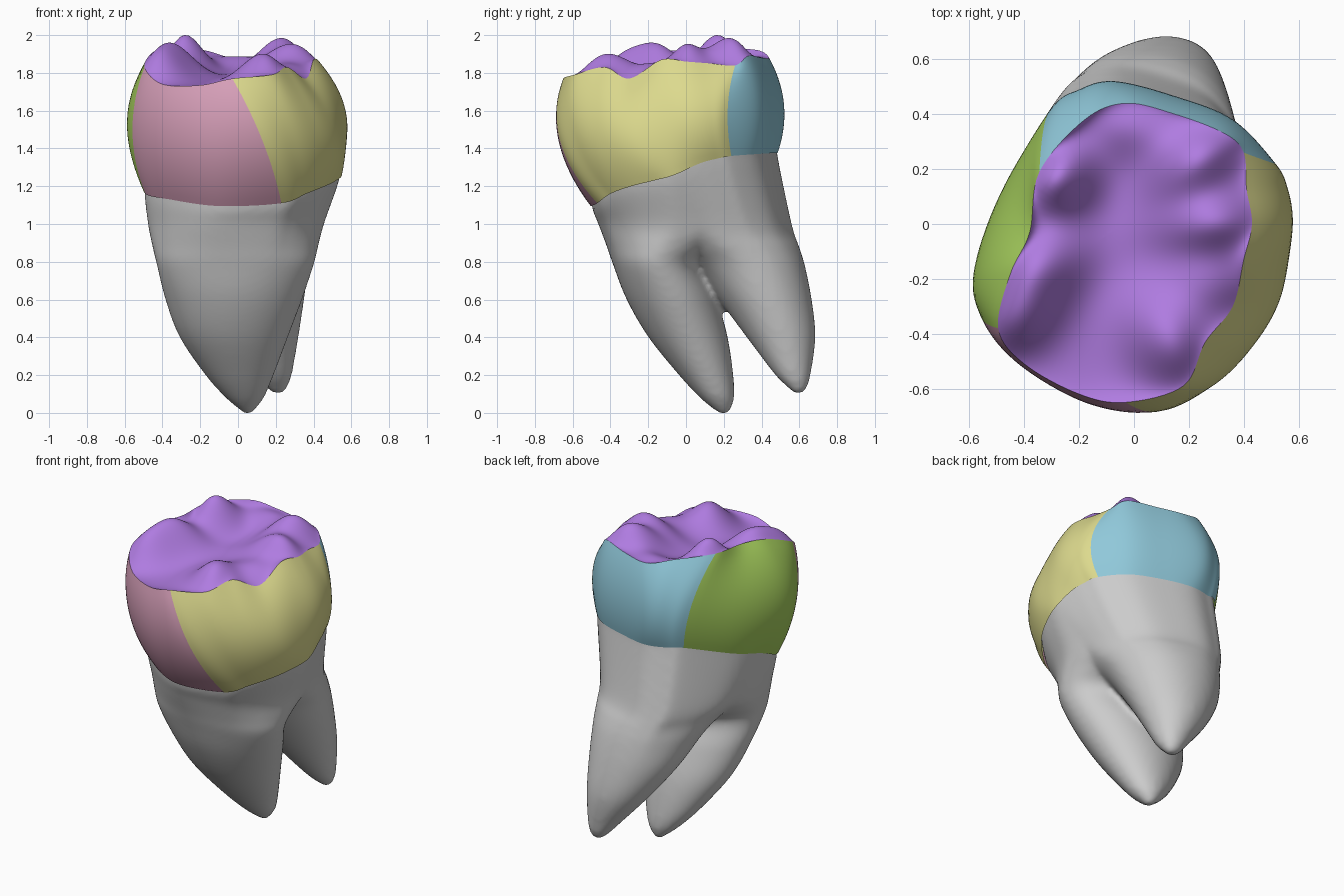
import bpy, bmesh, math
from mathutils import Vector

if "Cube" in bpy.data.objects:
    bpy.data.objects.remove(bpy.data.objects["Cube"])

# Crown stations, counter-clockwise from the front/right wall seam: rim, widest point, neck
RIM = [(-.03,-.65,1.77), (.18,-.59,1.79), (.26,-.43,1.83), (.36,-.30,1.77), (.40,-.13,1.87), (.43,0,1.86),
       (.41,.13,1.85), (.40,.26,1.84), (.33,.33,1.89), (.15,.40,1.88), (-.03,.44,1.88), (-.18,.38,1.92),
       (-.345,.19,1.93), (-.38,-.03,1.92), (-.45,-.18,1.91), (-.495,-.38,1.83), (-.40,-.51,1.74), (-.20,-.62,1.735)]
BULGE = [(.06,-.685,1.6), (.27,-.60,1.56), (.42,-.46,1.5), (.52,-.30,1.47), (.565,-.12,1.46), (.578,.02,1.48),
         (.56,.13,1.53), (.515,.22,1.57), (.36,.38,1.6), (.15,.465,1.6), (-.07,.52,1.6), (-.20,.49,1.6),
         (-.31,.41,1.62), (-.47,.12,1.62), (-.575,-.17,1.62), (-.555,-.345,1.58), (-.42,-.51,1.55), (-.18,-.65,1.58)]
NECK = [(.23,-.47,1.11), (.36,-.40,1.16), (.46,-.29,1.20), (.52,-.17,1.23), (.55,-.06,1.26), (.535,.07,1.32),
        (.51,.16,1.345), (.475,.24,1.36), (.34,.37,1.37), (.13,.45,1.375), (-.04,.485,1.375), (-.17,.46,1.38),
        (-.27,.41,1.385), (-.44,.14,1.29), (-.49,-.06,1.23), (-.49,-.23,1.16), (-.36,-.38,1.13), (-.10,-.50,1.095)]
SUB, ROWS, RINGS = 8, 18, 50


def spline(a, b, c, d, t):
    """Catmull-Rom between b and c."""
    return .5 * (2*b + (c - a)*t + (2*a - 5*b + 4*c - d)*t*t + (3*b - a - 3*c + d)*t**3)


def closed_spline(pts):
    p, n = [Vector(q) for q in pts], len(pts)
    return [spline(p[i - 1], p[i], p[(i + 1) % n], p[(i + 2) % n], k / SUB)
            for i in range(n) for k in range(SUB)]


def make_object(name, bm, color=None):
    me = bpy.data.meshes.new(name)
    bm.to_mesh(me)
    bm.free()
    me.shade_smooth()
    ob = bpy.data.objects.new(name, me)
    bpy.context.collection.objects.link(ob)
    if color:
        mat = bpy.data.materials.new(name + "_color")
        mat.diffuse_color = (*color, 1)
        mat.use_nodes = True
        mat.node_tree.nodes["Principled BSDF"].inputs["Base Color"].default_value = mat.diffuse_color
        me.materials.append(mat)
    return ob


def loft(bm, rings, closed=True, flip=False, caps=False):
    """Skin a stack of rings with quads, top ring first."""
    vs = [[bm.verts.new(p) for p in r] for r in rings]
    n = len(vs[0])
    for a, b in zip(vs, vs[1:]):
        for i in range(n if closed else n - 1):
            j = (i + 1) % n
            f = [a[i], b[i], b[j], a[j]]
            bm.faces.new(f[::-1] if flip else f)
    if caps:
        bm.faces.new(vs[0])
        bm.faces.new(vs[-1][::-1])
    return vs


rim, bulge, neck = map(closed_spline, (RIM, BULGE, NECK))


def wall_point(i, t):
    """Quadratic curve from rim through the widest point to the neck."""
    a, b, c = rim[i], bulge[i], neck[i]
    m = (b - a).length / ((b - a).length + (c - b).length)
    return a*((t - m)*(t - 1)/m) + b*(t*(t - 1)/(m*(m - 1))) + c*(t*(t - m)/(1 - m))


# Four side walls of the crown
WALLS = [("right_wall", 0, 7, (.72, .70, .27)), ("back_wall", 7, 12, (.28, .58, .70)),
         ("left_wall", 12, 15, (.38, .62, .11)), ("front_wall", 15, 18, (.70, .36, .50))]
for name, s, e, col in WALLS:
    bm = bmesh.new()
    cols = [i % len(rim) for i in range(s*SUB, e*SUB + 1)]
    loft(bm, [[wall_point(i, r / ROWS) for i in cols] for r in range(ROWS + 1)], closed=False)
    make_object(name, bm, col)

# Chewing surface: cusps as ridges running towards the central pit (x, y, height, length, width)
CENTER = Vector((-.10, -.04, 0))
CUSPS = [(-.29,.17,.23,.14,.15), (.25,.25,.13,.22,.11), (.30,.0,.11,.22,.10), (.28,.11,.09,.20,.28),
         (.14,-.43,.17,.20,.15), (.29,-.22,.07,.20,.12), (-.43,-.34,.16,.20,.13), (-.36,-.14,.16,.19,.13),
         (-.03,.37,.09,.14,.20)]


def height(x, y):
    z = 1.765 + .07*y
    for cx, cy, h, la, lw in CUSPS:
        d = (CENTER - Vector((cx, cy, 0))).normalized()
        u, v = (x - cx)*d.x + (y - cy)*d.y, (y - cy)*d.x - (x - cx)*d.y
        z += h * math.exp(-(u/la)**2 - (v/lw)**2)
    return z


bm = bmesh.new()
rings = []
for k in range(RINGS):
    s = 1 - (k / RINGS)**1.25
    ring = []
    for p in rim:
        q = CENTER.lerp(p, s)
        w = s**10
        ring.append((q.x, q.y, p.z*w + height(q.x, q.y)*(1 - w)))
    rings.append(ring)
vs = loft(bm, rings, flip=True)
tip = bm.verts.new((CENTER.x, CENTER.y, height(CENTER.x, CENTER.y)))
for i in range(len(rim)):
    bm.faces.new((vs[-1][i], vs[-1][(i + 1) % len(rim)], tip))
bm.normal_update()
make_object("chewing_surface", bm, (.43, .20, .75))

# Roots: two lofts that both start as the neck outline and part ways lower down, fused by a remesh
bm = bmesh.new()


def root(sections):
    """Sections as (z, x min, x max, y min, y max): the neck outline rounded and fitted to each box."""
    rings = [[Vector((p.x*k, p.y*k, p.z + dz)) for p in neck] for k, dz in ((.96, .18), (.99, .01))]
    for z, x0, x1, y0, y1 in sections:
        ring = []
        for p in neck:
            u = Vector(((p.x - .03)/.52, (p.y + .01)/.495))
            u = u.lerp(u.normalized(), min(1, max(0, (1.05 - z)/.35)))
            ring.append(Vector(((x0 + x1)/2 + u.x*(x1 - x0)/2, (y0 + y1)/2 + u.y*(y1 - y0)/2, z)))
        rings.append(ring)
    n, fine = len(rings), []
    for i in range(n - 1):
        a, b, c, d = (rings[max(0, min(n - 1, j))] for j in (i - 1, i, i + 1, i + 2))
        fine += [[spline(*q, k / 5) for q in zip(a, b, c, d)] for k in range(5)]
    loft(bm, fine + [rings[-1]], caps=True)


# Front root, then back root
root([(1.0,-.47,.455,-.465,.44), (.88,-.453,.425,-.42,.24), (.78,-.43,.40,-.385,.11), (.6,-.385,.34,-.315,.165),
      (.4,-.31,.265,-.2,.22), (.2,-.175,.19,-.04,.25), (.08,-.07,.14,.07,.255), (.02,0,.095,.14,.24),
      (-.01,.03,.07,.18,.22)])
root([(1.0,-.44,.44,-.34,.56), (.88,-.36,.40,-.14,.60), (.78,-.305,.375,.02,.63), (.6,-.22,.35,.17,.665),
      (.4,-.08,.32,.32,.685), (.2,.09,.285,.47,.66), (.13,.15,.26,.54,.64), (.1,.19,.24,.57,.62)])
bmesh.ops.recalc_face_normals(bm, faces=bm.faces)
roots = make_object("roots", bm)
bpy.context.view_layer.objects.active = roots
mod = roots.modifiers.new("fuse", 'REMESH')
mod.mode, mod.voxel_size, mod.use_smooth_shade = 'VOXEL', .018, True
bpy.ops.object.modifier_apply(modifier="fuse")
mod = roots.modifiers.new("soften", 'SMOOTH')
mod.factor, mod.iterations = .5, 8
bpy.ops.object.modifier_apply(modifier="soften")
# Settle the root tip on z = 0
low = min(v.co.z for v in roots.data.vertices)
for v in roots.data.vertices:
    v.co.z -= low * max(0, 1 - v.co.z / 1.1)
# Open the hidden top inside the crown
bm = bmesh.new()
bm.from_mesh(roots.data)
bmesh.ops.delete(bm, geom=[f for f in bm.faces if f.calc_center_median().z > 1.2 and f.normal.z > .5], context='FACES')
bm.to_mesh(roots.data)
bm.free()
roots.data.shade_smooth()
